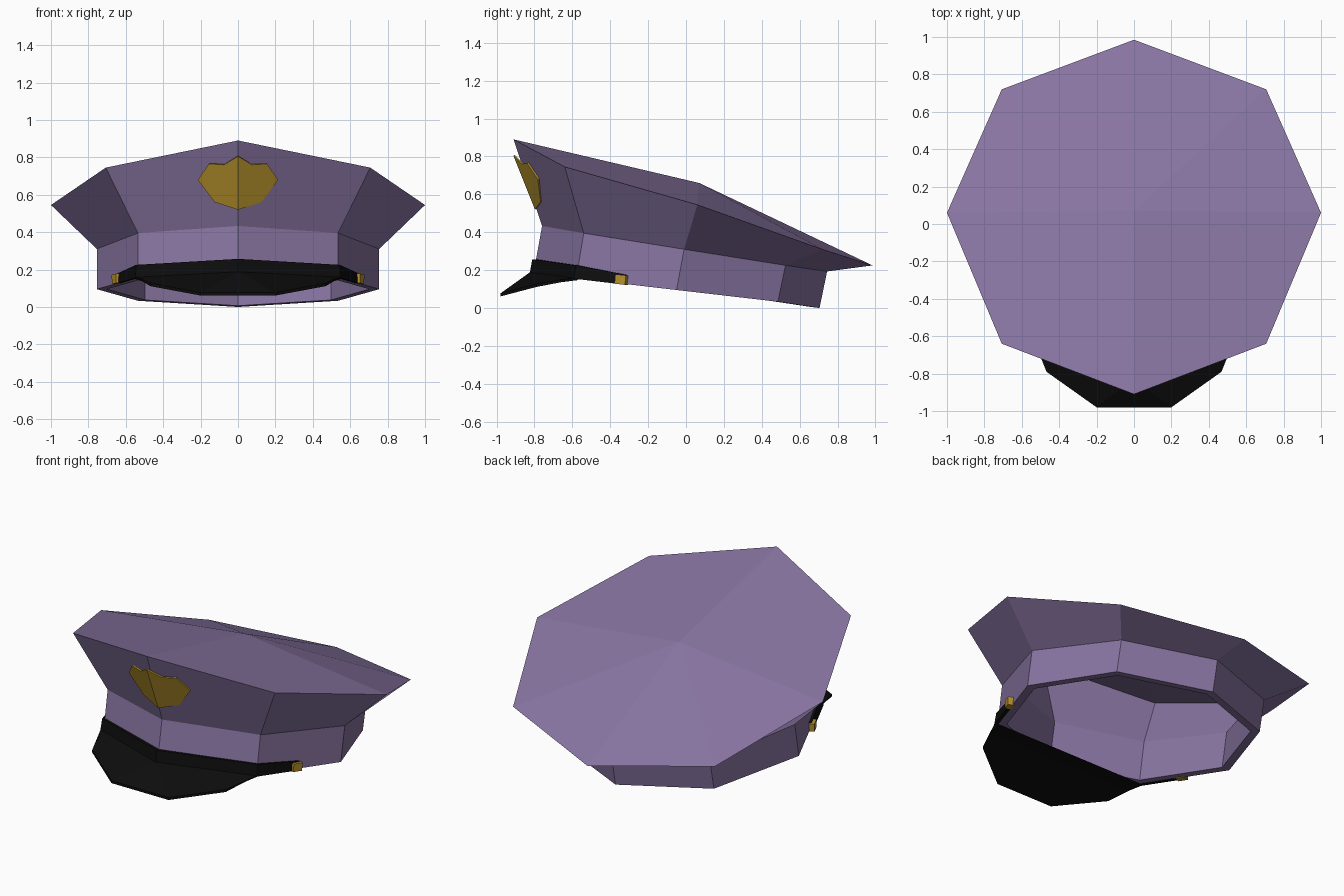
import bpy, bmesh, math
from mathutils import Vector

cube = bpy.data.objects.get("Cube")
if cube:
    bpy.data.objects.remove(cube, do_unlink=True)


def material(name, rgb, rough=0.8):
    m = bpy.data.materials.new(name)
    m.use_nodes = True
    m.diffuse_color = (*rgb, 1)
    bsdf = m.node_tree.nodes["Principled BSDF"]
    bsdf.inputs["Base Color"].default_value = (*rgb, 1)
    bsdf.inputs["Roughness"].default_value = rough
    return m


PURPLE = material("muted purple", (0.245, 0.175, 0.355))
BLACK = material("black", (0.004, 0.004, 0.004))
GOLD = material("dull gold", (0.47, 0.29, 0.025))


def finish(bm, name, mat):
    bmesh.ops.recalc_face_normals(bm, faces=bm.faces)
    mesh = bpy.data.meshes.new(name)
    bm.to_mesh(mesh)
    bm.free()
    mesh.materials.append(mat)
    ob = bpy.data.objects.new(name, mesh)
    bpy.context.collection.objects.link(ob)
    return ob


def thicken(ob, amount):
    mod = ob.modifiers.new("thickness", "SOLIDIFY")
    mod.thickness = amount
    mod.offset = -1


def flip(p):
    return Vector((-p[0], p[1], p[2]))


def mirrored(half):
    """Half outline starting on the centre line -> full strip, left to right."""
    return [flip(p) for p in reversed(half[1:])] + [Vector(p) for p in half]


def octagon(half):
    """Front-to-back half outline -> closed ring of eight points."""
    return [Vector(p) for p in half] + [flip(p) for p in reversed(half[1:-1])]


def inset(ring, factor):
    centre = (ring[2] + ring[6]) / 2
    return [centre + (p - centre) * factor for p in ring]


# Cap shell: outer band, flared crown, peaked top, and matching lining
base = octagon([(0, -0.805, 0.183), (0.535, -0.58, 0.157), (0.755, -0.05, 0.095),
                (0.535, 0.485, 0.033), (0, 0.705, 0)])
middle = octagon([(0, -0.76, 0.433), (0.535, -0.54, 0.395), (0.755, -0.01, 0.31),
                  (0.535, 0.525, 0.225), (0, 0.745, 0.193)])
rim = octagon([(0, -0.91, 0.89), (0.707, -0.64, 0.745), (1, 0.06, 0.545),
               (0.707, 0.72, 0.31), (0, 0.985, 0.225)])
bm = bmesh.new()
layers = [inset(rim, 0.9), inset(middle, 0.93), inset(base, 0.93), base, middle, rim]
loops = [[bm.verts.new(p) for p in ring] for ring in layers]
for lower, upper in zip(loops, loops[1:]):
    for i in range(8):
        j = (i + 1) % 8
        bm.faces.new((lower[i], lower[j], upper[j], upper[i]))
for loop, height in ((loops[0], 0.61), (loops[-1], 0.66)):
    peak = bm.verts.new((0, 0.07, height))
    for i in range(8):
        bm.faces.new((loop[i], loop[(i + 1) % 8], peak))
finish(bm, "cap_shell", PURPLE)

# Strap around the front of the band
low = mirrored([(0, -0.825, 0.183), (0.548, -0.595, 0.155), (0.658, -0.33, 0.124)])
high = mirrored([(0, -0.812, 0.257), (0.545, -0.58, 0.225), (0.655, -0.32, 0.175)])
bm = bmesh.new()
a = [bm.verts.new(p) for p in low]
b = [bm.verts.new(p) for p in high]
c = [bm.verts.new(p * 0.97 + Vector((0, 0, p.z * 0.03))) for p in low]
d = [bm.verts.new(p * 0.97 + Vector((0, 0, p.z * 0.03))) for p in high]
for p, q in ((a, b), (b, d), (d, c), (c, a)):
    for i in range(len(p) - 1):
        bm.faces.new((p[i], p[i + 1], q[i + 1], q[i]))
for i in (0, -1):
    bm.faces.new((a[i], b[i], d[i], c[i]))
finish(bm, "front_strap", BLACK)

# Visor: sloped top, thin edge, and underside reaching back to a straight chord
edge = [(0.2, -0.98, 0.077), (0.468, -0.79, 0.127), (0.51, -0.66, 0.152)]
bm = bmesh.new()
nose = bm.verts.new((0, -0.825, 0.188))
rows = []
for side in (1, -1):
    def vert(p, drop=0):
        return bm.verts.new((side * p[0], p[1], p[2] - drop))
    corner = vert((0.548, -0.59, 0.16))
    heel = vert((0.545, -0.565, 0.148))
    top = [vert(p) for p in edge]
    under = [vert(p, 0.016) for p in edge]
    bm.faces.new((nose, corner, top[1], top[0]))
    bm.faces.new((corner, top[2], top[1]))
    for i in range(2):
        bm.faces.new((top[i], top[i + 1], under[i + 1], under[i]))
    bm.faces.new((top[2], corner, heel, under[2]))
    rows.append((corner, heel, top, under))
(rc, rh, rt, ru), (lc, lh, lt, lu) = rows
bm.faces.new((nose, rt[0], lt[0]))
bm.faces.new((rt[0], lt[0], lu[0], ru[0]))
for i in range(2):
    bm.faces.new((ru[i], ru[i + 1], lu[i + 1], lu[i]))
bm.faces.new((ru[2], rh, lh, lu[2]))
bm.faces.new((nose, rc, rh, lh, lc))
finish(bm, "visor", BLACK)

# Badge: two mirrored plates folded along the centre line of the crown
outline = [(0, 0.52), (0.125, 0.56), (0.215, 0.68), (0.155, 0.765), (0.075, 0.76), (0, 0.805)]
bm = bmesh.new()
for side in (1, -1):
    points = [(side * x, -0.798 - 0.4 * (z - 0.52) + 0.37 * x, z) for x, z in outline]
    bm.faces.new([bm.verts.new(p) for p in points][::side])
bmesh.ops.remove_doubles(bm, verts=bm.verts, dist=0.0001)
thicken(finish(bm, "badge", GOLD), 0.009)

# Buttons at the strap ends
for name, side in (("left_button", 1), ("right_button", -1)):
    bm = bmesh.new()
    bmesh.ops.create_cube(bm, size=1)
    bmesh.ops.scale(bm, vec=(0.06, 0.04, 0.05), verts=bm.verts)
    button = finish(bm, name, GOLD)
    button.location = (side * 0.645, -0.34, 0.15)
    button.rotation_euler = (0, math.radians(side * 6), math.radians(side * 67.5))
